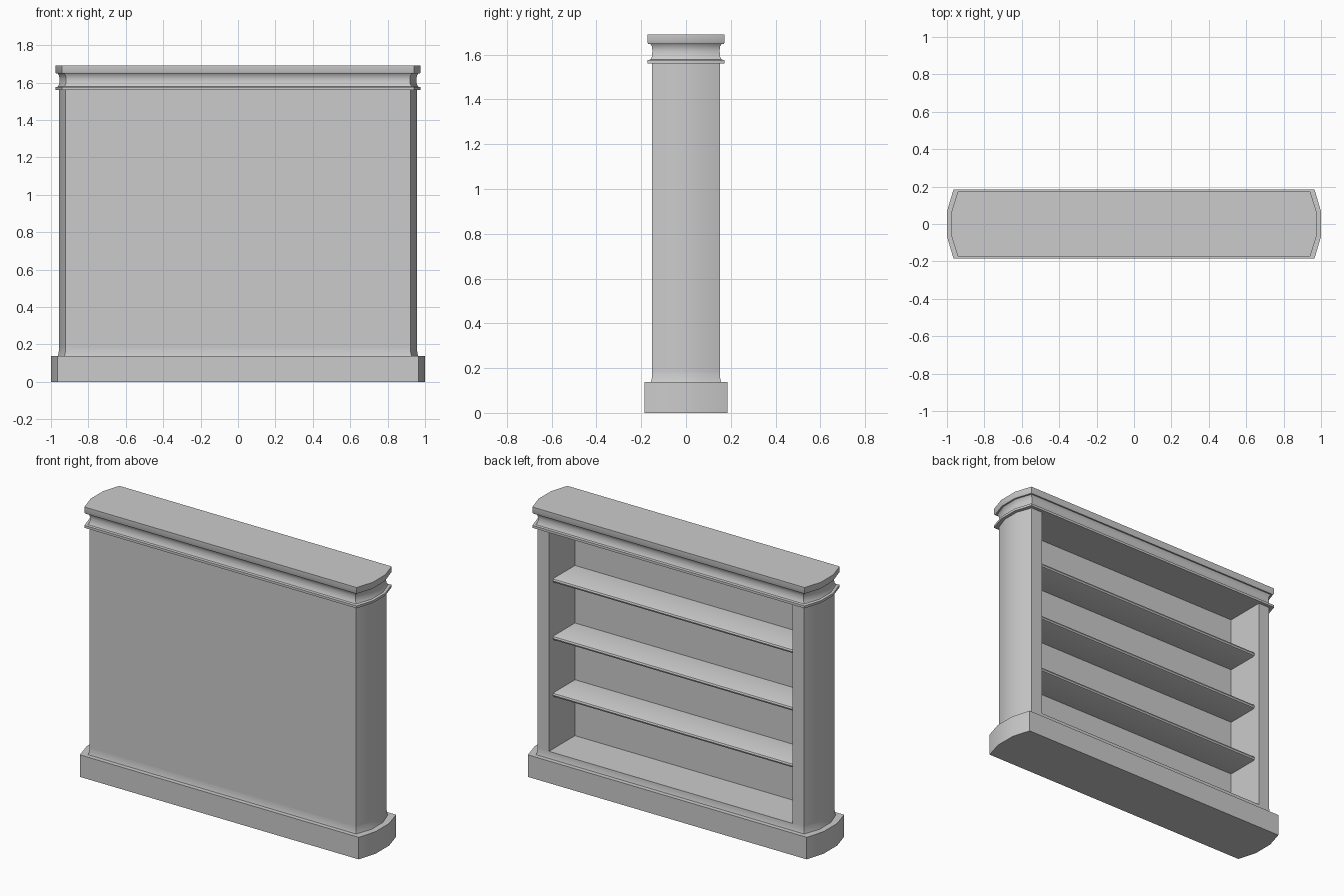
import bpy, bmesh, math

if "Cube" in bpy.data.objects:
    bpy.data.objects.remove(bpy.data.objects["Cube"])


def finish(name, bm):
    bmesh.ops.recalc_face_normals(bm, faces=bm.faces)
    me = bpy.data.meshes.new(name)
    bm.to_mesh(me)
    bm.free()
    ob = bpy.data.objects.new(name, me)
    bpy.context.collection.objects.link(ob)
    bpy.ops.object.select_all(action='DESELECT')
    ob.select_set(True)
    bpy.context.view_layer.objects.active = ob
    bpy.ops.object.shade_smooth_by_angle(angle=math.radians(40))
    return ob


def bowed_end(ex, y):
    """Right-hand end of the plan, from front corner to back corner."""
    cx, iy = ex - 0.035, y * 0.36
    return [(cx, -y), (ex, -iy), (ex, iy), (cx, y)]


def mirrored(points):
    return points + [(-x, y) for x, y in reversed(points)]


def loft(name, loops):
    """Solid through stacked loops given as (z, plan points)."""
    bm = bmesh.new()
    rings = [[bm.verts.new((x, y, z)) for x, y in pts] for z, pts in loops]
    n = len(rings[0])
    for a, b in zip(rings, rings[1:]):
        for i in range(n):
            j = (i + 1) % n
            bm.faces.new((a[i], a[j], b[j], b[i]))
    bm.faces.new(rings[0])
    bm.faces.new(rings[-1])
    return finish(name, bm)


def moulding(name, profile):
    return loft(name, [(z, mirrored(bowed_end(ex, y))) for z, ex, y in profile])


# plinth, with the slightly flared foot of the case on top
moulding("plinth", [(0, 1.0, 0.185), (0.138, 1.0, 0.185), (0.138, 0.963, 0.157),
                    (0.152, 0.959, 0.153), (0.18, 0.957, 0.152)])

# case: back panel and bowed side columns in one U-shaped section
section = mirrored(bowed_end(0.957, 0.152) + [(0.842, 0.152), (0.842, -0.105)])
loft("case", [(0.18, section), (1.56, section)])

# cornice: thin bead, coved neck and top slab
moulding("cornice", [(1.56, 0.977, 0.173), (1.575, 0.977, 0.173),
                     (1.578, 0.963, 0.159), (1.592, 0.956, 0.152),
                     (1.618, 0.954, 0.150), (1.638, 0.957, 0.153),
                     (1.648, 0.964, 0.160), (1.648, 0.973, 0.169),
                     (1.656, 0.977, 0.173), (1.69, 0.977, 0.173)])

# shelves: rounded nose along the open side, profile swept across x
nose = [(-0.11, 0), (0.10, 0), (0.108, -0.004), (0.112, -0.014),
        (0.108, -0.024), (0.10, -0.028), (-0.11, -0.028)]
for k, top in enumerate((0.53, 0.885, 1.245)):
    bm = bmesh.new()
    f = bm.faces.new([bm.verts.new((-0.845, y, top + z)) for y, z in nose])
    ext = bmesh.ops.extrude_face_region(bm, geom=[f], use_keep_orig=True)
    moved = [v for v in ext["geom"] if isinstance(v, bmesh.types.BMVert)]
    bmesh.ops.translate(bm, vec=(1.69, 0, 0), verts=moved)
    finish(f"shelf_{k + 1}", bm)
